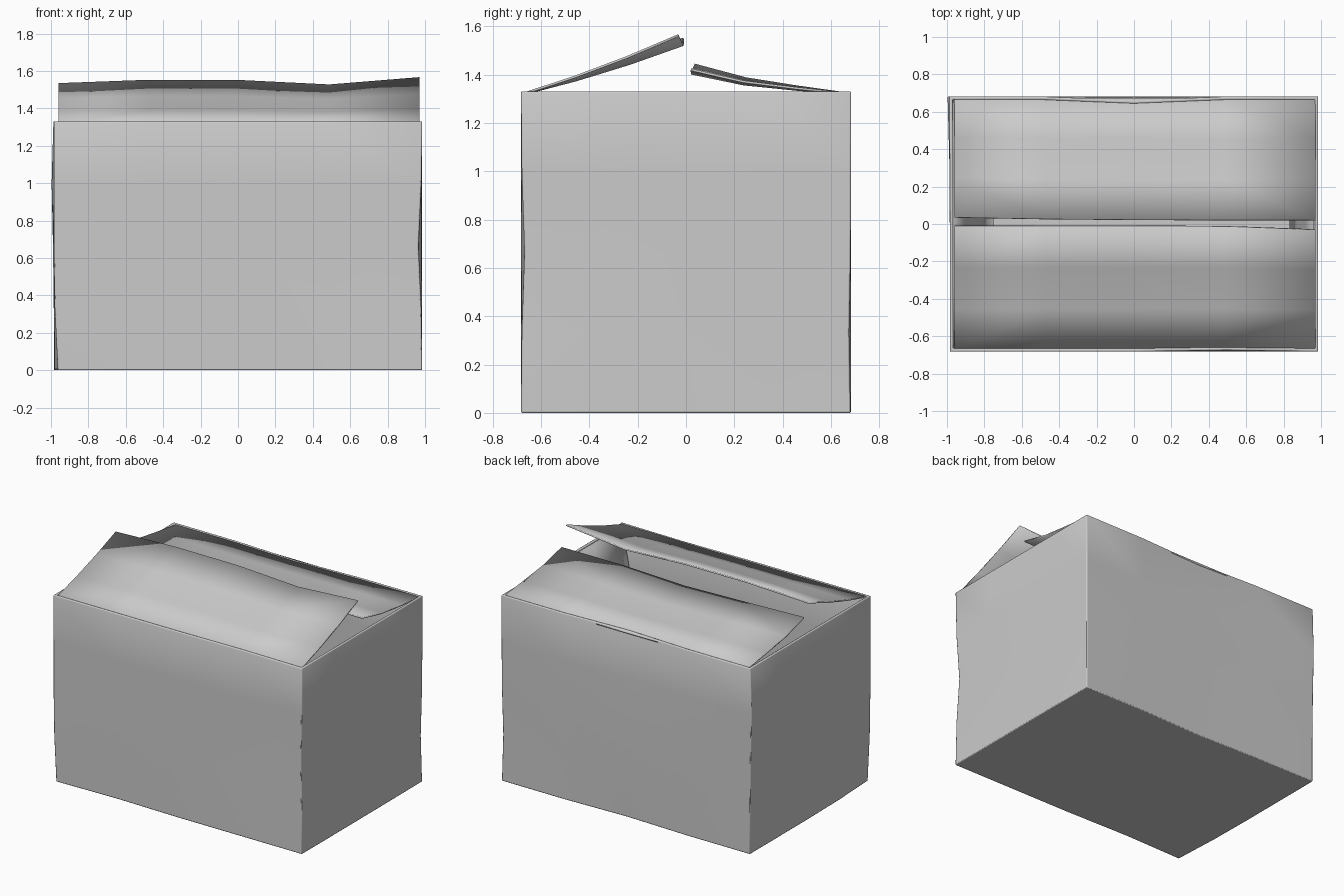
import bpy, bmesh, math
from mathutils import Vector

if "Cube" in bpy.data.objects:
    bpy.data.objects.remove(bpy.data.objects["Cube"])

HX, HY, H = 0.985, 0.683, 1.33


def finish(bm, name, thickness, offset, bevel=0):
    mesh = bpy.data.meshes.new(name)
    bmesh.ops.recalc_face_normals(bm, faces=bm.faces)
    bm.to_mesh(mesh)
    bm.free()
    ob = bpy.data.objects.new(name, mesh)
    bpy.context.collection.objects.link(ob)
    bpy.ops.object.select_all(action='DESELECT')
    bpy.context.view_layer.objects.active = ob
    ob.select_set(True)
    sol = ob.modifiers.new("thickness", 'SOLIDIFY')
    sol.thickness = thickness
    sol.offset = offset
    sol.use_even_offset = True
    if bevel:
        bev = ob.modifiers.new("soft_edges", 'BEVEL')
        bev.width = bevel
        bev.segments = 2
        bev.limit_method = 'ANGLE'
        bev.angle_limit = math.radians(50)
    bpy.ops.object.shade_smooth_by_angle(angle=math.radians(40))
    return ob


# Carton body: open-topped subdivided box with a few soft dents
bm = bmesh.new()
bmesh.ops.create_cube(bm, size=1)
for v in bm.verts:
    v.co = Vector((v.co.x * 2 * HX, v.co.y * 2 * HY, (v.co.z + 0.5) * H))
bmesh.ops.subdivide_edges(bm, edges=bm.edges[:], cuts=3, use_grid_fill=True)
top = [f for f in bm.faces if f.calc_center_median().z > H - 0.001]
bmesh.ops.delete(bm, geom=top, context='FACES')
DENTS = [  # centre, push
    ((HX, -HY, 0.66), (-0.02, 0.015, 0)),
    ((-HX, -HY, 0.0), (0.022, 0, 0)),
    ((-HX, HY, 0.95), (-0.012, 0, 0)),
    ((HX, HY, 0.33), (-0.008, -0.008, 0)),
    ((0, HY, H), (0, -0.022, 0)),
    ((0, HY, 0), (0, -0.015, 0)),
    ((-0.5, -HY, 0), (0, 0.01, 0)),
    ((0.5, -HY, H), (0, 0.008, 0)),
]
for v in bm.verts:
    base = v.co.copy()
    for c, push in DENTS:
        d = (base - Vector(c)).length
        v.co += Vector(push) * math.exp(-(d / 0.28) ** 2)
finish(bm, "carton_body", 0.018, -1, 0.006)


def interp(vals, t):
    f = t * (len(vals) - 1)
    i = min(int(f), len(vals) - 2)
    return vals[i] + (vals[i + 1] - vals[i]) * (f - i)


def flap(name, point, nu=4, nv=3):
    """Sheet of nu x nv quads; point(u, v) gives its shape, v runs from the hinge out."""
    bm = bmesh.new()
    g = [[bm.verts.new(point(i / nu, j / nv)) for i in range(nu + 1)]
         for j in range(nv + 1)]
    for j in range(nv):
        for i in range(nu):
            bm.faces.new((g[j][i], g[j][i + 1], g[j + 1][i + 1], g[j + 1][i]))
    finish(bm, name, 0.01, 0)


# Long flaps: wavy along the carton, raised over the opening
def long_flap(side, profile, tip_y, wave):
    def point(u, v):
        y = side * 0.672 * (1 - v) + interp(tip_y, u) * v
        return (-0.96 + 1.93 * u, y, interp(profile, v) + interp(wave, u) * v)
    return point


flap("front_flap", long_flap(-1, (1.32, 1.385, 1.46, 1.545),
                             (-0.01, -0.01, -0.01, -0.012, -0.03),
                             (-0.015, 0.003, 0.002, -0.022, 0.017)))
flap("back_flap", long_flap(1, (1.32, 1.343, 1.37, 1.42),
                            (0.035, 0.026, 0.022, 0.02, 0.02),
                            (0.02, 0, -0.015, 0, 0.0)))


# Short flaps: folded down steeply inside the carton
for name, side, reach in (("left_flap", -1, 0.21), ("right_flap", 1, 0.13)):
    drop = math.sqrt(0.66 ** 2 - reach ** 2)
    flap(name, lambda u, v: (side * (0.965 - reach * v), -0.65 + 1.3 * u, 1.32 - drop * v))
